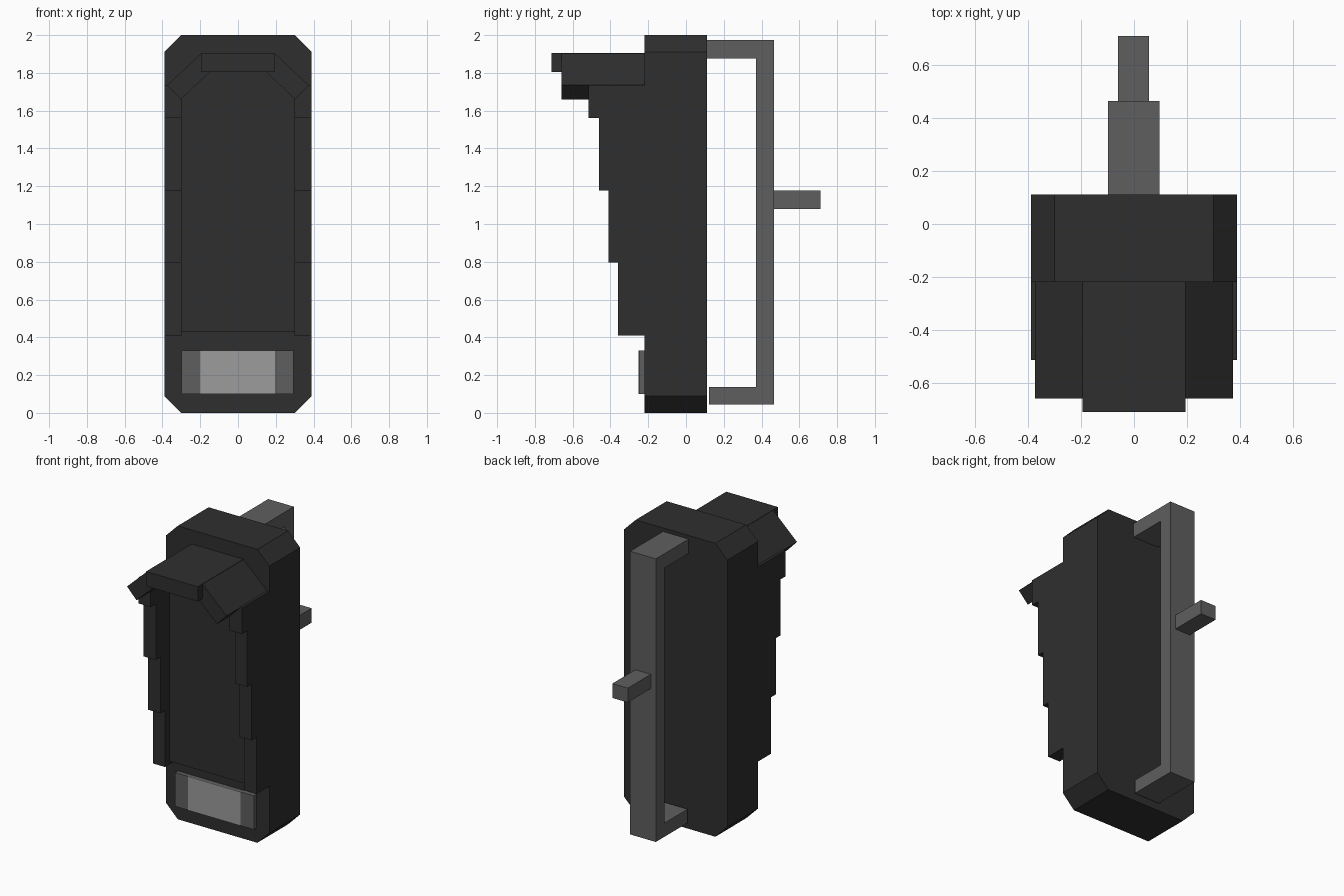
import bpy

cube = bpy.data.objects.get("Cube")
if cube:
    bpy.data.objects.remove(cube, do_unlink=True)


def material(name, value):
    mat = bpy.data.materials.new(name)
    mat.use_nodes = True
    colour = (value, value, value, 1)
    mat.diffuse_color = colour
    mat.node_tree.nodes["Principled BSDF"].inputs["Base Color"].default_value = colour
    return mat


black = material("black plastic", 0.028)
grey = material("dark grey metal", 0.114)
light = material("light grey lens", 0.335)


def extrude(name, outline, start, end, mat, axis="y"):
    """Extrude a closed outline: (x, z) along y, or (y, z) along x."""
    def place(p, t):
        return (p[0], t, p[1]) if axis == "y" else (t, p[0], p[1])
    n = len(outline)
    verts = [place(p, t) for t in (start, end) for p in outline]
    faces = [tuple(range(n)), tuple(range(2 * n - 1, n - 1, -1))]
    faces += [(i, i + n, (i + 1) % n + n, (i + 1) % n) for i in range(n)]
    mesh = bpy.data.meshes.new(name)
    mesh.from_pydata(verts, [], faces)
    mesh.materials.append(mat)
    obj = bpy.data.objects.new(name, mesh)
    bpy.context.collection.objects.link(obj)
    # consistent outward normals
    bpy.context.view_layer.objects.active = obj
    obj.select_set(True)
    bpy.ops.object.mode_set(mode="EDIT")
    bpy.ops.mesh.select_all(action="SELECT")
    bpy.ops.mesh.normals_make_consistent(inside=False)
    bpy.ops.object.mode_set(mode="OBJECT")
    obj.select_set(False)
    return obj


def box(name, x, y, z, mat):
    return extrude(name, [(x[0], z[0]), (x[1], z[0]), (x[1], z[1]), (x[0], z[1])],
                   y[0], y[1], mat)


# Main body with four cut corners
W, C = 0.39, 0.09
body = [(-W + C, 0), (W - C, 0), (W, C), (W, 2 - C),
        (W - C, 2), (C - W, 2), (-W, 2 - C), (-W, C)]
extrude("body", body, -0.22, 0.112, black)

# Raised front panel, tucked under the hood
panel = [(-0.30, 0.43), (0.30, 0.43), (0.30, 1.70), (0.17, 1.84),
         (-0.17, 1.84), (-0.30, 1.70)]
extrude("front_panel", panel, -0.31, -0.22, black)

# Stepped side rails and sloping hood wings, one per side
rail = [(-0.22, 0.41), (-0.36, 0.41), (-0.36, 0.795), (-0.41, 0.795),
        (-0.41, 1.178), (-0.46, 1.178), (-0.46, 1.56), (-0.515, 1.56),
        (-0.515, 1.737), (-0.22, 1.737)]
wing = [(0.195, 1.903), (0.375, 1.735), (0.303, 1.66), (0.143, 1.81)]
for side, s in (("left", 1), ("right", -1)):
    extrude(side + "_rail", rail, s * 0.298, s * W, black, axis="x")
    extrude(side + "_hood_wing", [(s * x, z) for x, z in wing], -0.66, -0.22, black)

# Hood centre
box("hood_top", (-0.195, 0.195), (-0.712, -0.22), (1.805, 1.905), black)

# Lamp: grey housing with a lighter lens plate
box("lamp_housing", (-0.30, 0.295), (-0.25, -0.22), (0.10, 0.33), grey)
box("lamp_lens", (-0.20, 0.195), (-0.252, -0.245), (0.10, 0.33), light)

# Rear bracket, with its lower arm just short of the body, and a peg
bracket = [(0.11, 1.975), (0.465, 1.975), (0.465, 0.045), (0.122, 0.045),
           (0.122, 0.138), (0.37, 0.138), (0.37, 1.877), (0.11, 1.877)]
extrude("rear_bracket", bracket, -0.098, 0.096, grey, axis="x")
box("rear_peg", (-0.06, 0.057), (0.465, 0.712), (1.08, 1.178), grey)
